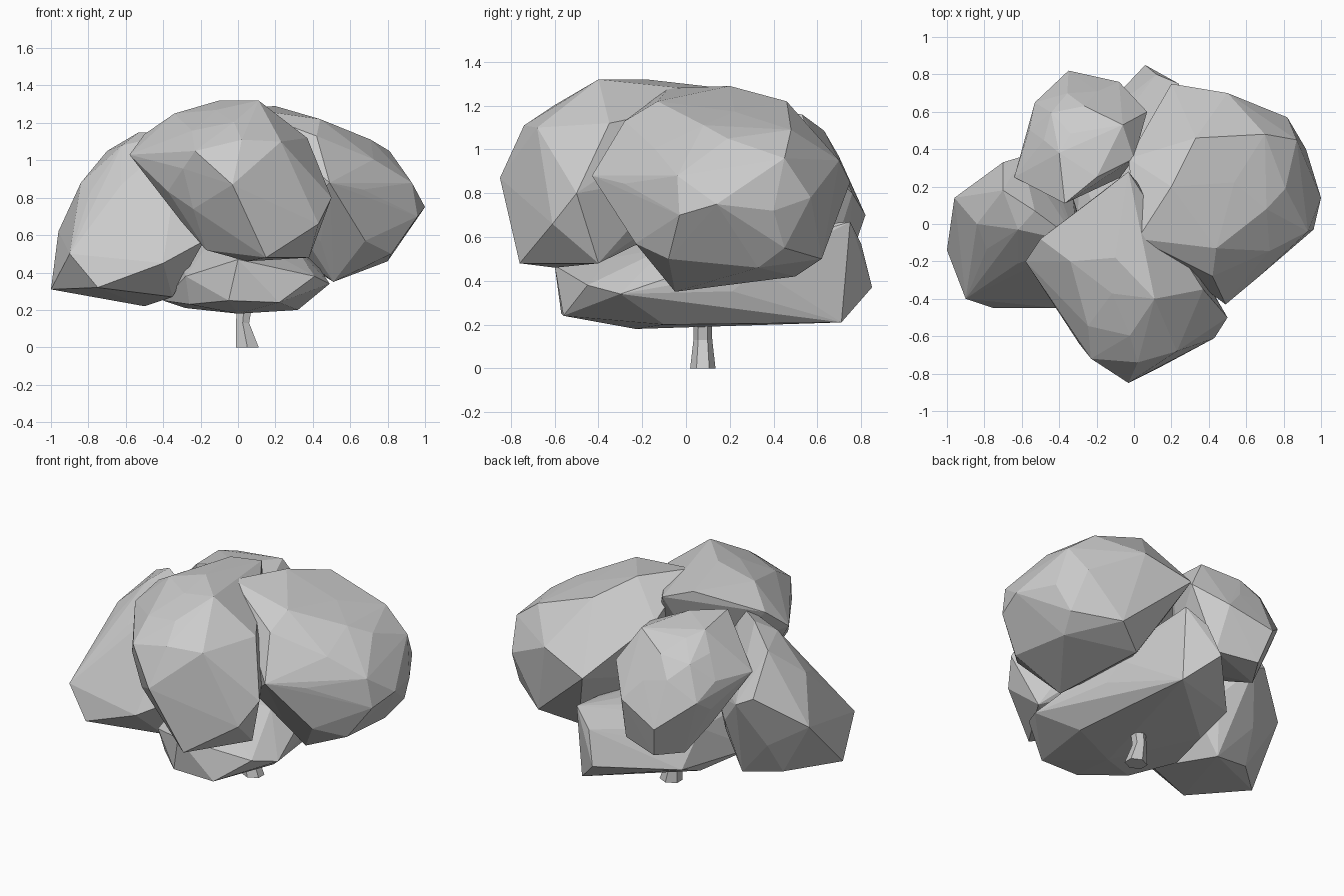
import bpy
import bmesh
from mathutils import Vector, Euler

# Remove the default cube only
default_cube = bpy.data.objects.get("Cube")
if default_cube:
    bpy.data.objects.remove(default_cube, do_unlink=True)

# Single plain grey for the whole bush
GREY = (0.6, 0.6, 0.6, 1)
grey = bpy.data.materials.new("plain grey")
grey.use_nodes = True
grey.diffuse_color = GREY
shader = grey.node_tree.nodes["Principled BSDF"]
shader.inputs["Base Color"].default_value = GREY


def finish(bm, name):
    """Turn a bmesh into a flat-shaded grey object."""
    bmesh.ops.recalc_face_normals(bm, faces=bm.faces)
    mesh = bpy.data.meshes.new(name)
    bm.to_mesh(mesh)
    bm.free()
    mesh.materials.append(grey)
    obj = bpy.data.objects.new(name, mesh)
    bpy.context.scene.collection.objects.link(obj)
    return obj


def foliage_clump(name, centre, radii, turn, corners):
    """Faceted clump: the hull of a coarse ellipsoid and its outer corners."""
    bm = bmesh.new()
    bmesh.ops.create_icosphere(bm, subdivisions=2, radius=1)
    spin = Euler(turn).to_matrix()
    for vert in bm.verts:
        direction = spin @ vert.co
        vert.co = Vector(centre) + direction * Vector(radii)
    for corner in corners:
        bm.verts.new(corner)

    # Keep only the outer shell
    hull = bmesh.ops.convex_hull(bm, input=bm.verts[:])
    inside = set(hull["geom_interior"]) | set(hull["geom_unused"])
    bmesh.ops.delete(
        bm,
        geom=[item for item in inside if isinstance(item, bmesh.types.BMVert)],
        context="VERTS",
    )
    loose = [vert for vert in bm.verts if not vert.link_faces]
    bmesh.ops.delete(bm, geom=loose, context="VERTS")
    bmesh.ops.remove_doubles(bm, verts=bm.verts[:], dist=0.04)
    return finish(bm, name)


# Front clump, overhanging toward the viewer
foliage_clump(
    "front_foliage", (-.03, -.34, .92), (.38, .42, .36), (.3, .2, .5),
    [
        (-.03, -.85, .87), (.15, -.76, .48), (.05, -.6, .46),
        (.43, -.61, .66), (.5, -.5, .8), (.38, -.4, .48),
        (-.58, -.2, 1.03), (-.5, -.08, 1.14), (-.23, -.72, 1.05),
        (.02, -.74, 1.11), (.23, -.68, 1.1), (-.1, -.18, 1.32),
        (.11, -.4, 1.32), (.37, -.35, 1.12), (-.17, -.5, .52),
        (-.03, .28, 1.25), (-.17, .17, 1.28), (-.34, -.2, 1.25),
    ],
)

# Large clump on the model's left
foliage_clump(
    "left_foliage", (.48, .15, .82), (.4, .49, .36), (.2, .6, .1),
    [
        (1, .14, .75), (.96, -.03, .7), (.93, -.04, .88),
        (.87, .45, .96), (.82, .57, .78), (.7, .48, 1.09),
        (.81, .19, 1.05), (.6, .1, 1.13), (.44, -.13, 1.22),
        (.92, .4, .72), (.85, .45, .55), (.8, .33, .46),
        (.5, .7, .95), (.2, .75, .85), (.2, .2, 1.29),
        (.02, -.08, 1.28), (.33, .46, 1.22), (.42, -.28, 1.13),
        (.49, -.43, .88), (.82, -.08, .5), (.51, -.05, .35),
        (.4, .5, .42), (.6, .62, .5), (.68, -.23, .57),
        (-.03, .35, 1.12),
    ],
)

# Back clump
foliage_clump(
    "back_foliage", (-.28, .45, .85), (.3, .28, .31), (.1, .4, .8),
    [
        (-.35, .82, .7), (-.08, .76, .8), (.07, .6, .95),
        (-.53, .65, .85), (-.64, .25, .93), (-.37, .11, 1.2),
        (-.2, .25, 1.2), (-.4, .38, 1.18), (-.06, .53, 1.16),
        (-.3, .75, .5), (-.4, .58, .48), (-.05, .67, .52),
        (0, .35, 1.12),
    ],
)

# Drooping clump on the model's right
foliage_clump(
    "right_foliage", (-.58, 0, .64), (.3, .28, .36), (.5, .1, .3),
    [
        (-1, -.14, .31), (-.96, .14, .62), (-.9, -.4, .5),
        (-.75, -.45, .32), (-.4, -.45, .45), (-.5, .15, .22),
        (-.75, .1, .27), (-.6, .36, .75), (-.7, .33, .8),
        (-.84, 0, .88), (-.7, .18, 1.05), (-.62, -.03, 1.08),
        (-.53, .07, 1.15), (-.3, -.1, 1.15), (-.48, -.35, .63),
        (-.35, -.25, .27), (-.18, -.35, .57),
    ],
)

# Low clump underneath, reaching out at the back
foliage_clump(
    "lower_foliage", (.04, .08, .42), (.38, .52, .2), (.2, .3, .6),
    [
        (-.05, -.57, .25), (.22, -.56, .24), (-.28, -.4, .38),
        (-.26, -.36, .23), (.41, -.45, .38), (.49, -.3, .34),
        (0, -.23, .18), (.32, -.1, .2), (-.4, -.1, .25),
        (-.28, .26, .21), (.23, .71, .21), (.06, .85, .37),
        (.12, .8, .57), (.24, .75, .67), (-.3, .47, .3),
        (0, -.6, .47),
    ],
)

# Short stem, flared at the foot: height, centre x, half width, half depth
bm = bmesh.new()
rings = []
for height, middle, half_x, half_y in (
    (0, .05, .07, .058), (.13, .025, .04, .043), (.3, .04, .055, .04),
):
    ring = bmesh.ops.create_circle(bm, cap_ends=True, segments=6, radius=1)
    for vert in ring["verts"]:
        vert.co = (middle + vert.co.x * half_x, .077 + vert.co.y * half_y, height)
    rings.append(ring["verts"])
bmesh.ops.delete(bm, geom=list(rings[1][0].link_faces), context="FACES_ONLY")
for low, high in zip(rings, rings[1:]):
    for i in range(len(low)):
        bm.faces.new((low[i - 1], low[i], high[i], high[i - 1]))
finish(bm, "stem")
